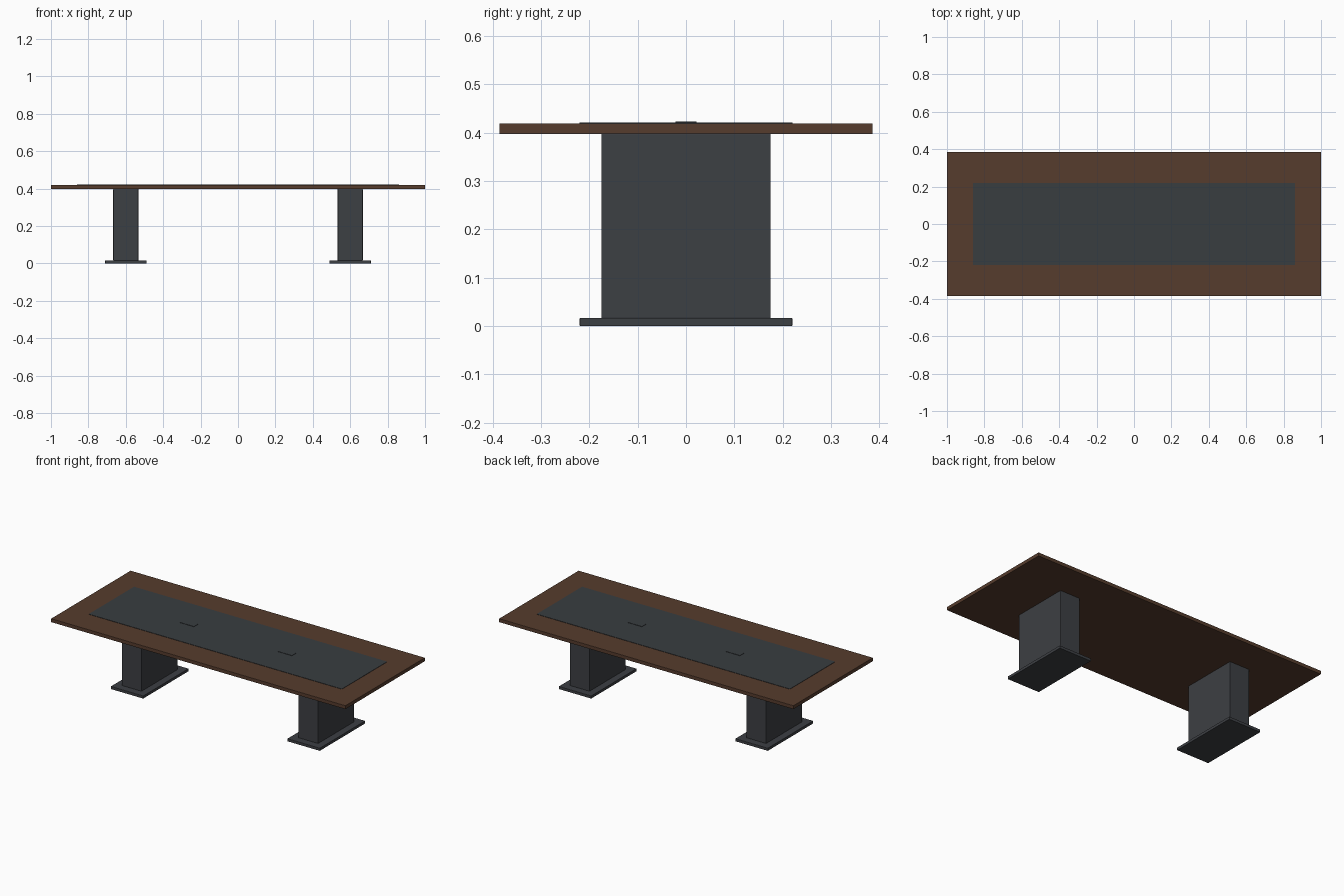
import bpy

if "Cube" in bpy.data.objects:
    bpy.data.objects.remove(bpy.data.objects["Cube"])


def material(name, rgb):
    m = bpy.data.materials.new(name)
    m.diffuse_color = (*rgb, 1)
    m.use_nodes = True
    m.node_tree.nodes["Principled BSDF"].inputs["Base Color"].default_value = m.diffuse_color
    return m


wood = material("dark_wood", (0.093, 0.045, 0.026))
inlay = material("inlay_grey", (0.040, 0.047, 0.051))
metal = material("charcoal", (0.046, 0.050, 0.057))


def box(name, x, half_x, half_y, z0, z1, mat, bevel=0.0):
    bpy.ops.mesh.primitive_cube_add(size=2, location=(x, 0, (z0 + z1) / 2))
    ob = bpy.context.object
    ob.name = name
    ob.scale = (half_x, half_y, (z1 - z0) / 2)
    bpy.ops.object.transform_apply(location=False, rotation=False, scale=True)
    ob.data.materials.append(mat)
    if bevel:
        mod = ob.modifiers.new("soft_edge", 'BEVEL')
        mod.width = bevel
        mod.segments = 2
    return ob


# Table top and its raised centre panel
box("table_top", 0, 1.0, 0.386, 0.397, 0.419, wood, 0.0015)
box("centre_panel", 0, 0.86, 0.22, 0.417, 0.421, inlay)

# Mirrored pedestals, foot plates and cable hatches
for side, s in (("left", -1), ("right", 1)):
    box(f"{side}_foot_plate", s * 0.6, 0.11, 0.22, 0.0, 0.017, metal, 0.0015)
    box(f"{side}_pedestal", s * 0.6, 0.067, 0.175, 0.016, 0.398, metal, 0.0015)
    box(f"{side}_cable_hatch", s * 0.333, 0.049, 0.022, 0.419, 0.423, inlay)
